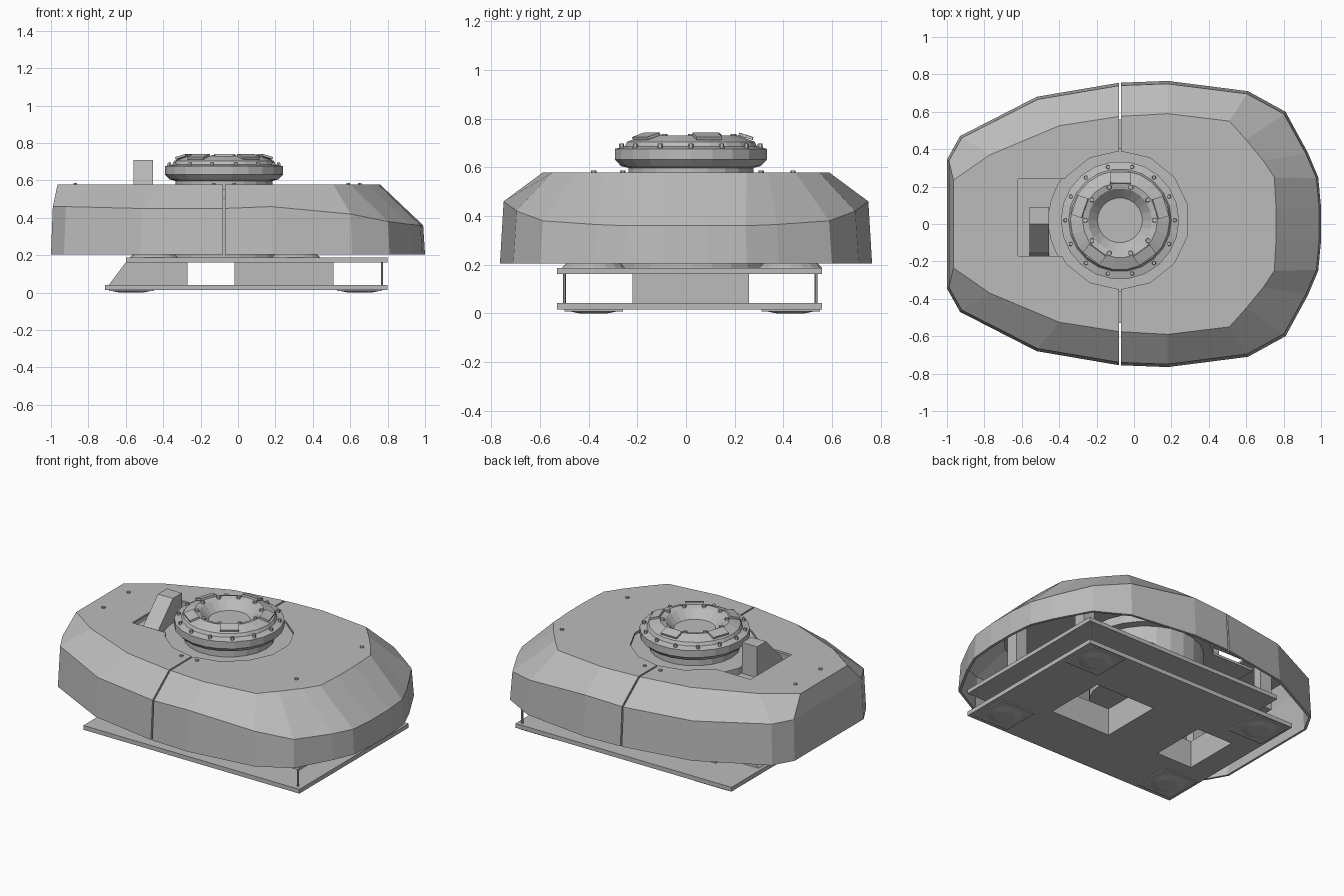
import bpy, bmesh, math
from mathutils import Matrix

old = bpy.data.objects.get("Cube")
if old:
    bpy.data.objects.remove(old, do_unlink=True)

grey = bpy.data.materials.new("plain grey")
grey.use_nodes = True
colour = (0.5, 0.5, 0.5, 1)
grey.diffuse_color = colour
grey.node_tree.nodes["Principled BSDF"].inputs["Base Color"].default_value = colour

CX, CY = -0.075, 0.02      # turntable axis


def finish(name, bm):
    bmesh.ops.recalc_face_normals(bm, faces=bm.faces[:])
    mesh = bpy.data.meshes.new(name)
    bm.to_mesh(mesh)
    bm.free()
    mesh.materials.append(grey)
    ob = bpy.data.objects.new(name, mesh)
    bpy.context.collection.objects.link(ob)
    return ob


def box(name, x0, x1, y0, y1, z0, z1):
    bm = bmesh.new()
    place = Matrix.Translation(((x0 + x1) / 2, (y0 + y1) / 2, (z0 + z1) / 2))
    size = Matrix.Diagonal((x1 - x0, y1 - y0, z1 - z0, 1))
    bmesh.ops.create_cube(bm, size=1, matrix=place @ size)
    return finish(name, bm)


def cylinder(name, x, y, z0, z1, r0, r1=None, sides=16):
    bm = bmesh.new()
    bmesh.ops.create_cone(bm, cap_ends=True, segments=sides, radius1=r0,
                          radius2=r0 if r1 is None else r1, depth=z1 - z0,
                          matrix=Matrix.Translation((x, y, (z0 + z1) / 2)))
    return finish(name, bm)


def loft(name, rings, bottom=True):
    """Skin equal-length point rings, capping the ends."""
    bm = bmesh.new()
    loops = [[bm.verts.new(p) for p in ring] for ring in rings]
    n = len(loops[0])
    for a, b in zip(loops, loops[1:]):
        for i in range(n):
            j = (i + 1) % n
            bm.faces.new((a[i], a[j], b[j], b[i]))
    bm.faces.new(loops[-1])
    cap = bm.faces.new(loops[0][::-1])
    bmesh.ops.recalc_face_normals(bm, faces=bm.faces[:])
    if not bottom:
        bm.faces.remove(cap)
    return finish(name, bm)


def apply_mods(ob):
    deps = bpy.context.evaluated_depsgraph_get()
    mesh = bpy.data.meshes.new_from_object(ob.evaluated_get(deps))
    ob.modifiers.clear()
    ob.data = mesh


def cut(ob, cutters):
    for c in cutters:
        mod = ob.modifiers.new("cut", "BOOLEAN")
        mod.operation = "DIFFERENCE"
        mod.solver = "EXACT"
        mod.object = c
    apply_mods(ob)


# Cover shell: half outline as foot x, y / shoulder z / top x, y
half = [(1.00, .09, .36, .76, .08), (.985, .25, .36, .75, .25),
        (.93, .38, .365, .69, .34), (.81, .60, .38, .60, .45),
        (.61, .71, .42, .51, .55), (.18, .765, .46, .18, .59),
        (-.08, .755, .45, -.08, .575), (-.52, .68, .45, -.40, .525),
        (-.93, .47, .46, -.77, .37), (-1.0, .345, .46, -.965, .235)]
outline = half + [(x, -y, z, tx, -ty) for x, y, z, tx, ty in reversed(half)]
shell = loft("cover_shell", [
    [(x, y, .205) for x, y, z, tx, ty in outline],
    [(x * .99, y * .98, z) for x, y, z, tx, ty in outline],
    [(tx, ty, .578) for x, y, z, tx, ty in outline]], bottom=False)
wall = shell.modifiers.new("wall", "SOLIDIFY")
wall.thickness = 0.015
wall.offset = -1
apply_mods(shell)
cutters = [cylinder("turntable_cutter", CX, CY, .4, .8, .37, sides=14),
           box("slot_cutter", -.62, -.3, -.17, .24, .4, .8),
           box("split_cutter", -.08, -.07, -1, 1, 0, .8)]
cut(shell, cutters)

# Base: two plates joined by hollow posts
hole_cutters = [box("front_hole", .04, .46, -.18, .22, -.1, .3),
                box("rear_hole", -.56, -.31, -.16, .20, -.1, .3)]
bottom_plate = box("bottom_plate", -.71, .80, -.53, .56, .015, .042)
top_plate = box("top_plate", -.60, .80, -.53, .56, .162, .187)
wide_post = box("wide_post", -.02, .51, -.22, .26, .042, .162)
side = [(-.69, .042), (-.60, .162), (-.27, .162), (-.27, .042)]
slanted_post = loft("slanted_post", [[(x, y, z) for x, z in side] for y in (-.22, .26)])
for part in (bottom_plate, wide_post, slanted_post, top_plate):
    cut(part, hole_cutters)
for c in cutters + hole_cutters:
    bpy.data.objects.remove(c, do_unlink=True)

# Feet, upper pads and corner rods
for y in (-.38, .43):
    for x in (-.57, .65):
        box("foot_plate", x - .12, x + .12, y - .12, y + .12, .008, .015)
        cylinder("foot_disc", x, y, 0, .008, .06, .1)
    for x in (-.45, .31):
        cylinder("upper_pad", x, y, .187, .206, .13, .11)
for y in (-.5, .535):
    cylinder("corner_rod", .77, y, .042, .162, .006, sides=6)

# Inner column and the supports that carry the cover
cylinder("inner_column", CX, CY, .187, .50, .33, sides=24)
cylinder("column_collar", CX, CY, .50, .555, .385, sides=24)
box("slot_floor", -.66, -.3, -.2, .27, .5, .515)
for y in (-.3, .3):
    box("cover_support", .58, .66, y - .04, y + .04, .25, .564)
    box("cover_support", -.75, -.67, y - .03, y + .03, .25, .564)

# Turntable
profile = [(.26, .55), (.26, .598), (.29, .605), (.316, .632), (.316, .676),
           (.275, .686), (.265, .705), (.20, .730), (.17, .722), (.12, .672)]
SIDES = 22
loft("turntable", [[(CX + r * math.cos(i * math.tau / SIDES),
                     CY + r * math.sin(i * math.tau / SIDES), z)
                    for i in range(SIDES)] for r, z in profile])
for count, radius, z, size in ((14, .292, .675, .012), (10, .185, .715, .015)):
    for i in range(count):
        a = i * math.tau / count
        cylinder("turntable_bolt", CX + radius * math.cos(a), CY + radius * math.sin(a),
                 z, z + .022, size, size * .8, sides=6)

# Raised pieces around the top ring
for i in range(5):
    a = i * math.tau / 5 + .3
    ridge = box("ring_ridge", -.03, .03, -.055, .055, 0, .012)
    ridge.matrix_world = (Matrix.Translation((CX, CY, .722)) @ Matrix.Rotation(a, 4, "Z")
                          @ Matrix.Translation((.225, 0, 0)) @ Matrix.Rotation(.3, 4, "Y"))

# Stop block in the slot beside the turntable
gusset = [(-.17, .515), (-.15, .56), (0, .71), (.09, .71), (.09, .515)]
block = loft("stop_block", [[(x, y, z) for y, z in gusset] for x in (-.56, -.455)])

# Cover screws
for x, y in ((.65, .31), (.59, -.26), (-.87, .15), (-.87, -.10),
             (-.02, .44), (-.13, .44), (-.02, -.38), (-.13, -.38)):
    cylinder("cover_screw", x, y, .57, .586, .011, sides=6)
